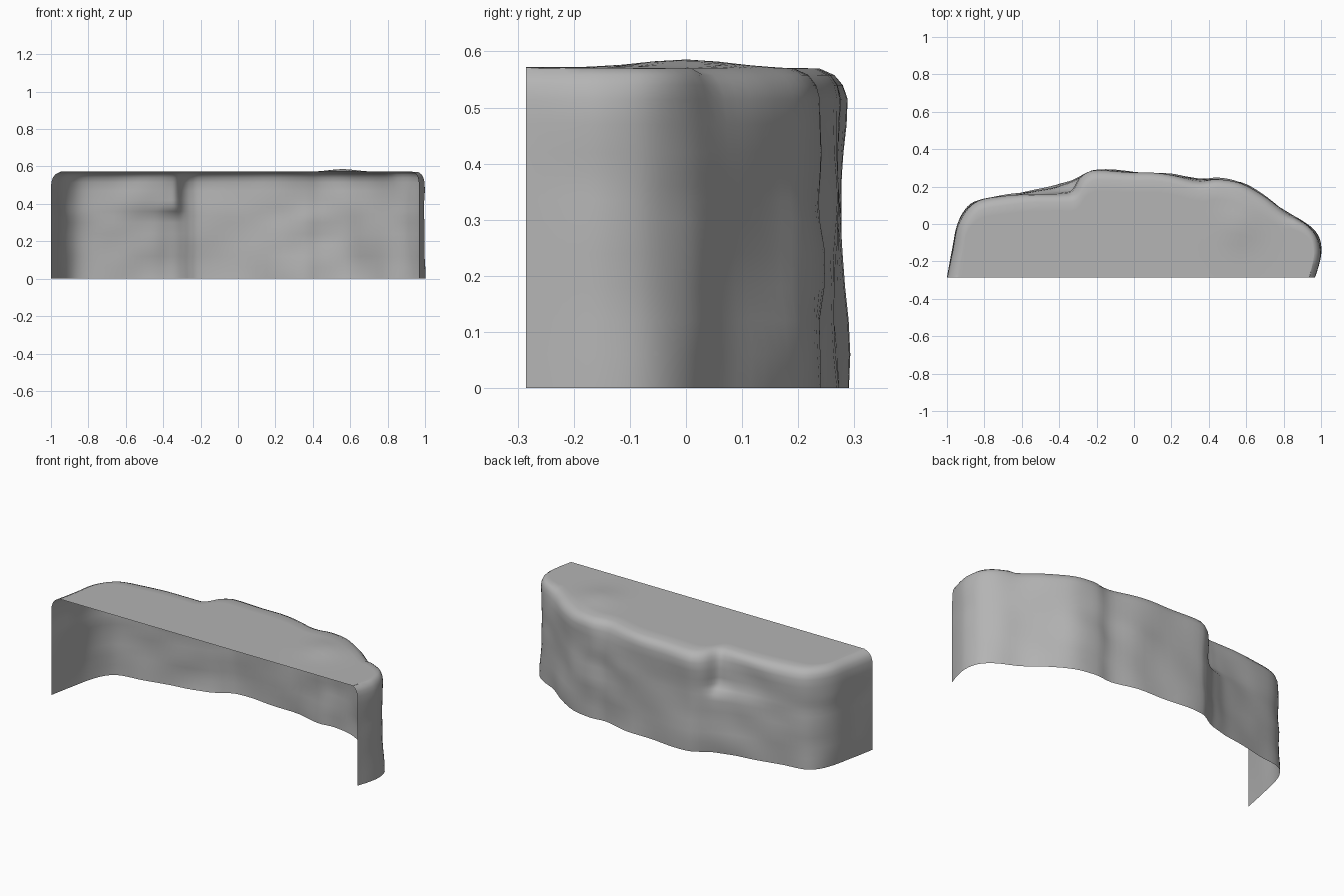
import bpy, bmesh, math
from mathutils import Vector, noise

if "Cube" in bpy.data.objects:
    bpy.data.objects.remove(bpy.data.objects["Cube"])

# Cliff outline seen from above (left end, round the back, to the right end)
OUTLINE = [(-1, -.285), (-.97, -.14), (-.945, -.01), (-.9, .075), (-.83, .125),
           (-.7, .15), (-.56, .17), (-.45, .19), (-.38, .213), (-.33, .23),
           (-.29, .25), (-.25, .27), (-.19, .283), (0, .276), (.2, .267), (.35, .235),
           (.45, .24), (.57, .22), (.68, .155), (.8, .07), (.91, .01),
           (.975, -.06), (.997, -.14), (.99, -.21), (.968, -.285)]
# Recess of the upper wall beside the small ledge: outline index -> y shift
RECESS = {5: -.006, 6: -.01, 7: -.022, 8: -.042, 9: -.05, 10: -.01}
# Wall section: height, inset
SECTION = [(0, 0), (.06, 0), (.12, 0), (.18, 0), (.24, 0), (.3, 0), (.335, 0), (.36, 0),
           (.385, 0), (.42, 0), (.47, 0), (.515, .002), (.54, .01), (.558, .024), (.57, .05)]
FRONT = -.285
STEPS = 4
TOP_ROWS = 8


def smooth_curve(pts):
    out = []
    for i in range(len(pts) - 1):
        a, b, c, d = (pts[min(max(i + k, 0), len(pts) - 1)] for k in (-1, 0, 1, 2))
        for s in range(STEPS):
            t = s / STEPS
            out.append(.5 * (2 * b + (c - a) * t + (2 * a - 5 * b + 4 * c - d) * t * t
                             + (3 * b - a - 3 * c + d) * t ** 3))
    return out + [pts[-1]]


lower = smooth_curve([Vector(p) for p in OUTLINE])
upper = smooth_curve([Vector((x, y + RECESS.get(i, 0))) for i, (x, y) in enumerate(OUTLINE)])
n = len(lower)

bm = bmesh.new()
columns = []
for i in range(n):
    tangent = (lower[min(i + 1, n - 1)] - lower[max(i - 1, 0)]).normalized()
    inward = Vector((tangent.y, -tangent.x))
    at_end = i in (0, n - 1)
    calm = min(1, min(i, n - 1 - i) / 10)
    col = []
    # Rocky wall with rounded top edge
    for z, inset in SECTION:
        t = min(max((z - .32) / .075, 0), 1)
        p = lower[i].lerp(upper[i], t * t * (3 - 2 * t))
        rough = noise.noise(Vector((p.x * 4.5, p.y * 4.5, z * 7 + 3))) * .014 * calm
        p = p + inward * (inset * (.6 if i > n * .8 else 1) + rough)
        col.append(Vector((p.x, FRONT if at_end else max(p.y, FRONT), z)))
    # Top surface running forward to the open front
    rim = col[-1]
    front = Vector((min(max(rim.x, -.95), .938), FRONT, .572))
    for r in range(1, TOP_ROWS + 1):
        q = rim.lerp(front, r / TOP_ROWS)
        q.z += .015 * math.exp(-((q.x - .56) / .11) ** 2 - (q.y / .11) ** 2)
        col.append(q)
    columns.append([bm.verts.new(v) for v in col])

for a, b in zip(columns, columns[1:]):
    for j in range(len(a) - 1):
        bm.faces.new((a[j], a[j + 1], b[j + 1], b[j]))
bmesh.ops.remove_doubles(bm, verts=bm.verts, dist=.0015)

mesh = bpy.data.meshes.new("cliff_shell")
bm.to_mesh(mesh)
bm.free()
cliff = bpy.data.objects.new("cliff_shell", mesh)
bpy.context.collection.objects.link(cliff)

# Dark grey rock
rock = bpy.data.materials.new("rock")
rock.diffuse_color = (.456, .456, .456, 1)
rock.use_nodes = True
rock.node_tree.nodes["Principled BSDF"].inputs["Base Color"].default_value = rock.diffuse_color
mesh.materials.append(rock)

bpy.context.view_layer.objects.active = cliff
cliff.select_set(True)
bpy.ops.object.shade_smooth_by_angle(angle=math.radians(50))
